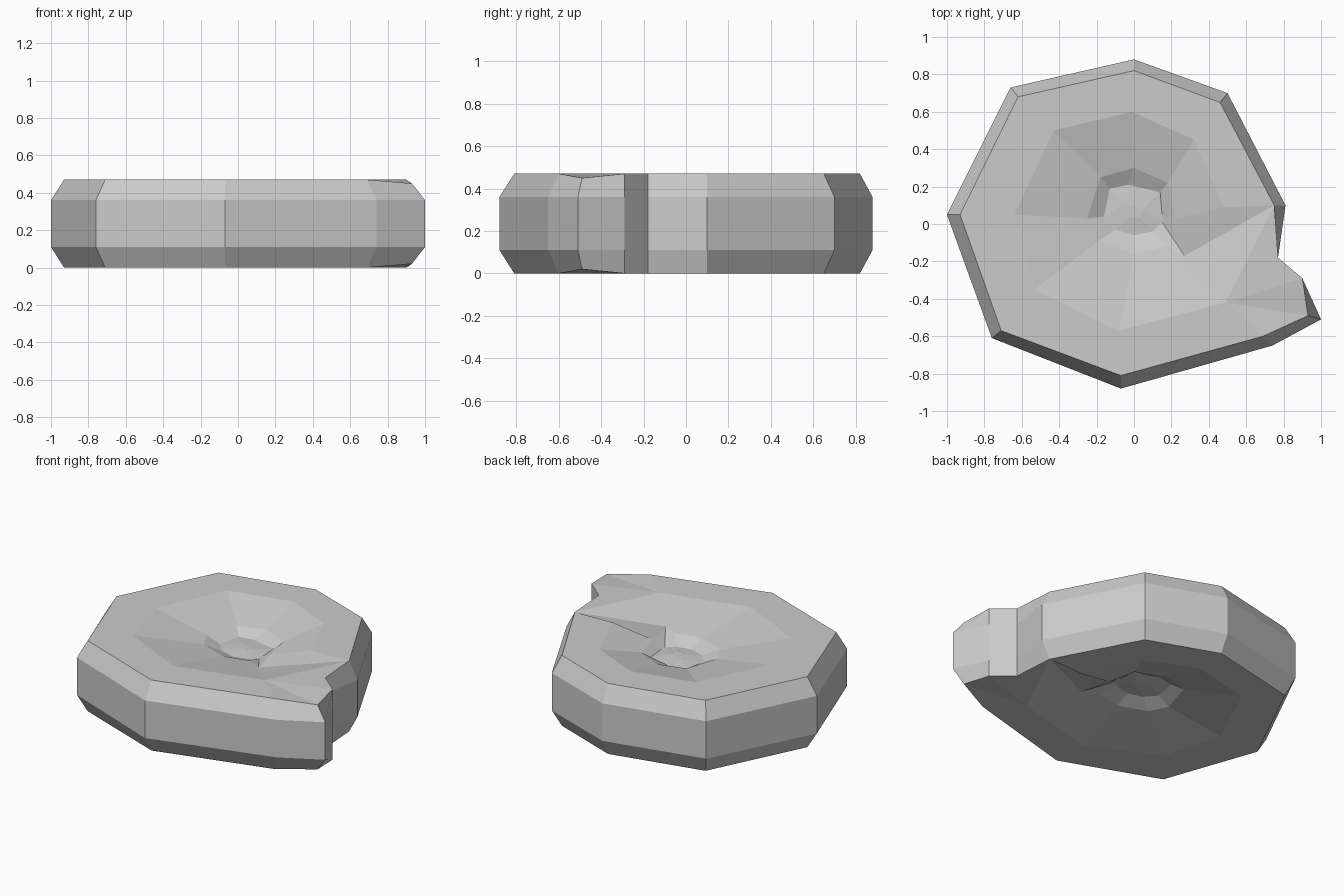
import bpy, bmesh

if "Cube" in bpy.data.objects:
    bpy.data.objects.remove(bpy.data.objects["Cube"])

# Outline of the shell disc (one corner doubled where the spiral groove starts)
outer = [(0, .88), (-.66, .73), (-1, .05), (-.76, -.61), (-.07, -.88), (.74, -.65),
         (1, -.51), (.90, -.29), (.77, -.18), (.81, .10), (.81, .10), (.50, .70)]
inset = [(0, .82), (-.62, .68), (-.93, .05), (-.71, -.57), (-.07, -.81), (.69, -.60),
         (.93, -.49), (.90, -.29), (.77, -.18), (.75, .10), (.75, .10), (.46, .65)]
# Spiral dish rings
dish = [(-.01, .60), (-.43, .50), (-.64, .05), (-.53, -.35), (-.08, -.57)] + [(.49, -.42)] * 4 \
    + [(.75, .10), (.48, .09), (.32, .45)]
inner = [(0, .30), (-.18, .25), (-.25, .03), (-.19, -.09), (0, -.16)] + [(.17, -.12)] * 4 \
    + [(.27, -.17), (.22, .03), (.18, .22)]
core = [(-.03, .21), (-.13, .19), (-.16, .04), (-.10, -.03), (0, -.06)] + [(.10, -.04)] * 4 \
    + [(.15, .01), (.15, .05), (.14, .17)]
eye = [(-.05, .11)] * 3 + [(-.02, .04)] * 3 + [(.04, .03)] * 3 + [(.05, .08)] * 3
MID = .235

bm = bmesh.new()


def ring(pts, h):
    return [bm.verts.new((x, y, MID + h)) for x, y in pts]


def bridge(a, b):
    n = len(a)
    for i in range(n):
        j = (i + 1) % n
        bm.faces.new((a[i], a[j], b[j], b[i]))


# Both dished sides run from the rim to the centre and mirror each other
rims = []
for s in (1, -1):
    rings = [ring(outer, .125 * s), ring(inset, .235 * s), ring(dish, .235 * s),
             ring(inner, .165 * s), ring(core, .125 * s), ring(eye, .135 * s)]
    rings[1][6].co.z -= .02 * s
    for a, b in zip(rings, rings[1:]):
        bridge(a, b)
    bm.faces.new(rings[-1])
    rims.append(rings[0])
bridge(*rims)

bmesh.ops.remove_doubles(bm, verts=bm.verts, dist=.0005)
bmesh.ops.recalc_face_normals(bm, faces=bm.faces)
mesh = bpy.data.meshes.new("spiral_shell")
bm.to_mesh(mesh)
bm.free()
bpy.context.collection.objects.link(bpy.data.objects.new("spiral_shell", mesh))
